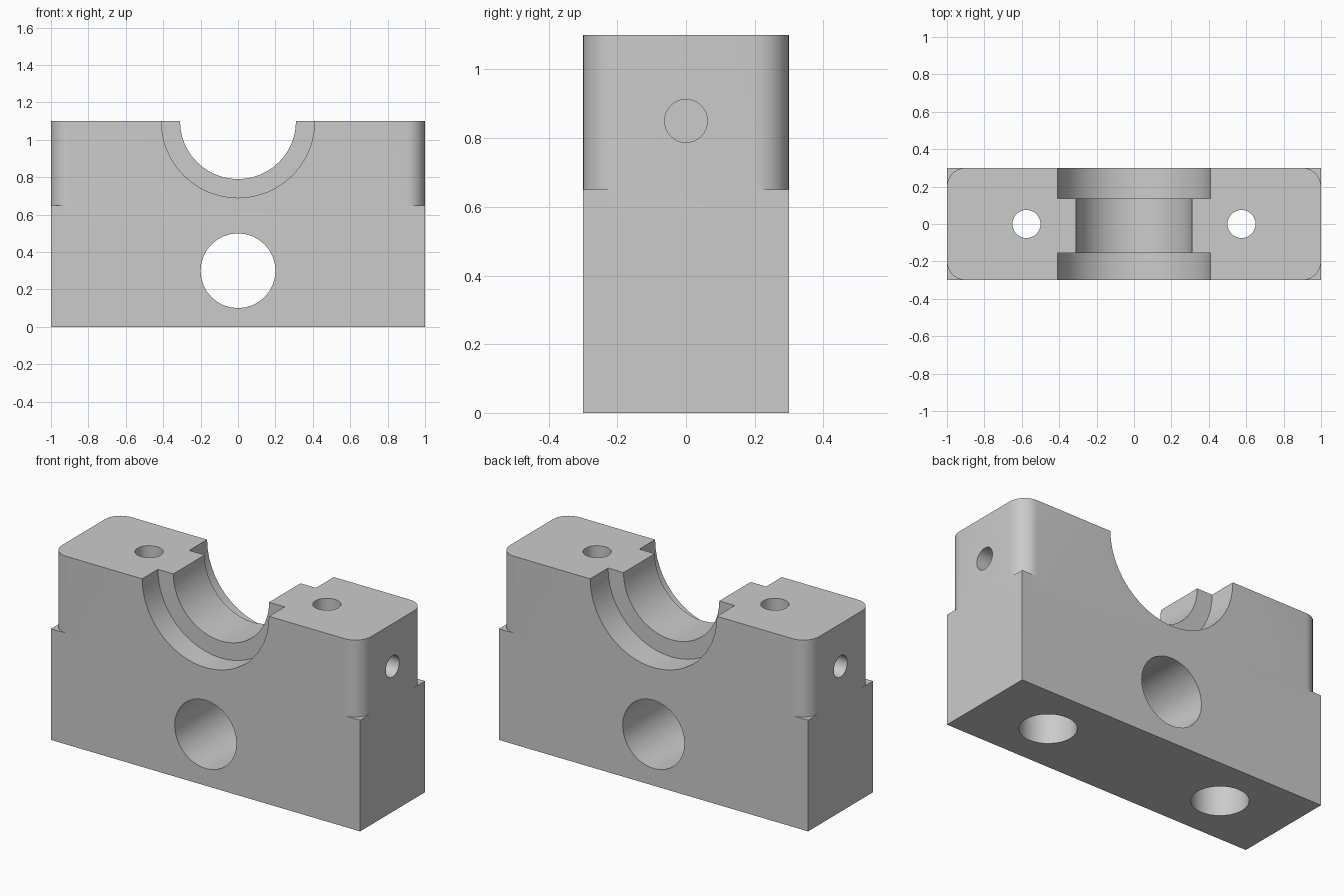
import bpy
import math
from mathutils import Matrix

cube = bpy.data.objects.get("Cube")
if cube:
    bpy.data.objects.remove(cube, do_unlink=True)

HALF_X, HALF_Y = 1.0, 0.3
STEP_Z, TOP_Z = 0.65, 1.1

grey = bpy.data.materials.new("machined grey")
grey.use_nodes = True
COLOUR = (0.6, 0.6, 0.6, 1)
grey.diffuse_color = COLOUR
grey.node_tree.nodes["Principled BSDF"].inputs["Base Color"].default_value = COLOUR


def prism(name, outline, z0, z1):
    """Closed solid from an outline in x and y, extruded along z."""
    n = len(outline)
    verts = [(x, y, z) for z in (z0, z1) for x, y in outline]
    faces = [tuple(reversed(range(n))), tuple(range(n, 2 * n))]
    faces += [(i, (i + 1) % n, n + (i + 1) % n, n + i) for i in range(n)]
    mesh = bpy.data.meshes.new(name)
    mesh.from_pydata(verts, [], faces)
    mesh.materials.append(grey)
    obj = bpy.data.objects.new(name, mesh)
    bpy.context.collection.objects.link(obj)
    return obj


def circle(radius, sides):
    return [(radius * math.cos(math.tau * i / sides),
             radius * math.sin(math.tau * i / sides)) for i in range(sides)]


def rounded_rectangle(hx, hy, radius, steps):
    points = []
    for corner, (sx, sy) in enumerate(((1, 1), (-1, 1), (-1, -1), (1, -1))):
        for i in range(steps + 1):
            a = (corner + i / steps) * math.pi / 2
            points.append((sx * (hx - radius) + radius * math.cos(a),
                           sy * (hy - radius) + radius * math.sin(a)))
    return points


def combine(target, tool, operation):
    """Apply one boolean and discard its tool."""
    mod = target.modifiers.new(operation.lower(), "BOOLEAN")
    mod.object, mod.operation, mod.solver = tool, operation, "EXACT"
    bpy.context.view_layer.objects.active = target
    bpy.ops.object.modifier_apply(modifier=mod.name)
    bpy.data.objects.remove(tool, do_unlink=True)


def bore(target, radius, start, end, axis, centre, sides=32):
    """Cut a round hole between two positions along an axis."""
    tool = prism("bore_cutter", circle(radius, sides), start, end)
    tool.hide_render = True
    if axis == "X":
        turn = Matrix.Rotation(math.pi / 2, 4, "Y")
    elif axis == "Y":
        turn = Matrix.Rotation(-math.pi / 2, 4, "X")
    else:
        turn = Matrix.Identity(4)
    tool.data.transform(Matrix.Translation(centre) @ turn)
    combine(target, tool, "DIFFERENCE")


# Square base and upper body with rounded upright corners
block = prism("bearing_block", [(-HALF_X, -HALF_Y), (HALF_X, -HALF_Y),
                                (HALF_X, HALF_Y), (-HALF_X, HALF_Y)], 0, STEP_Z)
upper = prism("upper_body", rounded_rectangle(HALF_X, HALF_Y, 0.1, 8),
              STEP_Z - 0.1, TOP_Z)
combine(block, upper, "UNION")

# Half-round bearing seat with a wider recess at each face
saddle = (0, 0, TOP_Z)
bore(block, 0.31, -0.5, 0.5, "Y", saddle, 48)
bore(block, 0.41, -0.5, -0.155, "Y", saddle, 48)
bore(block, 0.41, 0.135, 0.5, "Y", saddle, 48)

# Cross bore through the base
bore(block, 0.2, -0.5, 0.5, "Y", (0, 0, 0.3))

# Bolt holes, counterbored from below, and blind holes in the ends
for side in (-1, 1):
    bolt = (side * 0.575, 0, 0)
    bore(block, 0.075, -0.1, TOP_Z + 0.1, "Z", bolt)
    bore(block, 0.15, -0.1, 0.5, "Z", bolt)
    bore(block, 0.0625, -0.2, 0.2, "X", (side * HALF_X, 0, 0.85))

# Smooth bores with crisp rims
bpy.ops.object.select_all(action="DESELECT")
block.select_set(True)
bpy.context.view_layer.objects.active = block
bpy.ops.object.shade_smooth_by_angle(angle=math.radians(30))
